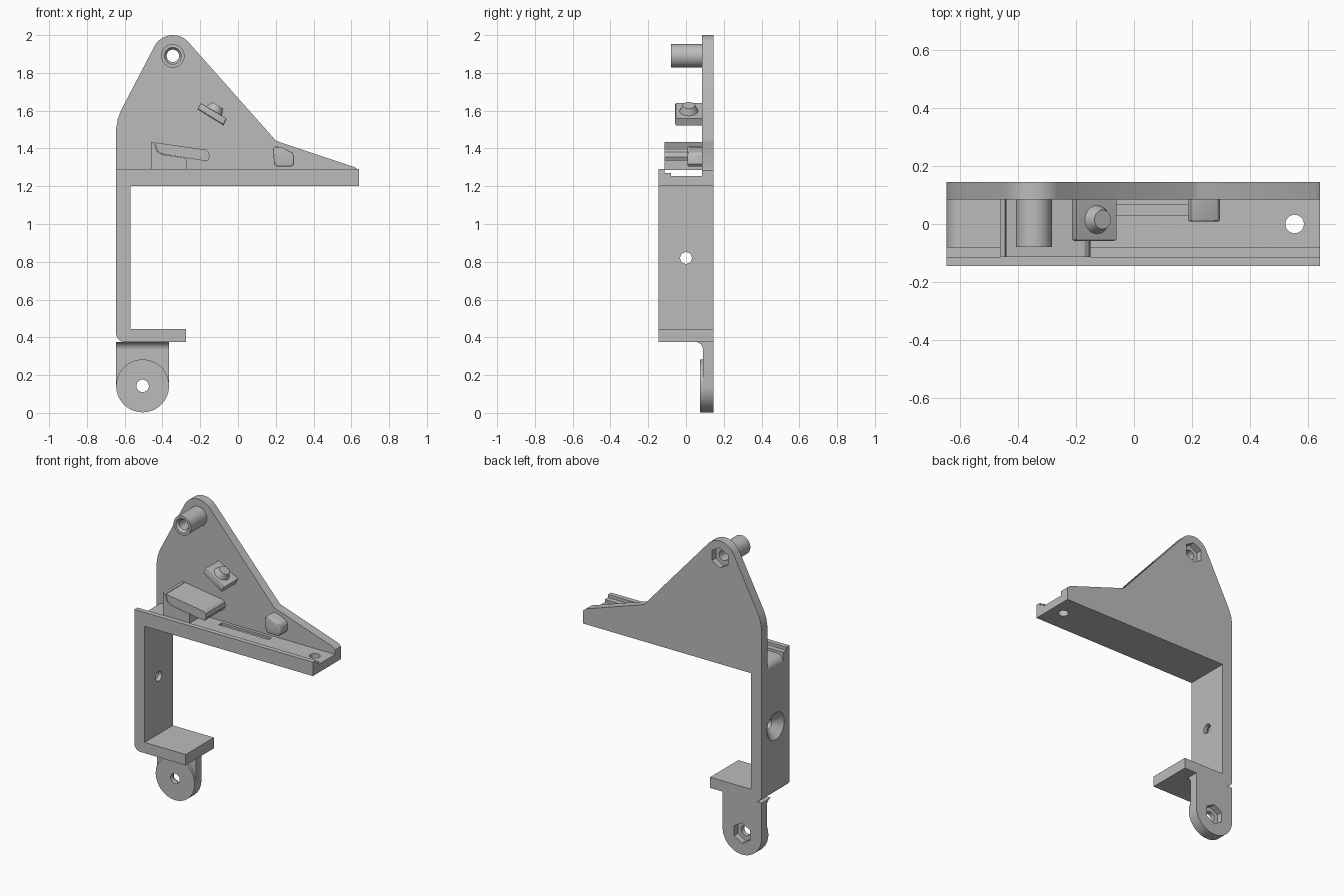
import bpy, bmesh, math
from mathutils import Matrix, Vector

if "Cube" in bpy.data.objects:
    bpy.data.objects.remove(bpy.data.objects["Cube"])

grey = bpy.data.materials.new("plain grey")
grey.use_nodes = True
COLOUR = (0.5, 0.5, 0.5, 1)
grey.diffuse_color = COLOUR
grey.node_tree.nodes["Principled BSDF"].inputs["Base Color"].default_value = COLOUR


def finish(name, bm):
    bmesh.ops.recalc_face_normals(bm, faces=bm.faces)
    mesh = bpy.data.meshes.new(name)
    bm.to_mesh(mesh)
    bm.free()
    mesh.materials.append(grey)
    ob = bpy.data.objects.new(name, mesh)
    bpy.context.collection.objects.link(ob)
    return ob


def arc(cx, cz, r, start, end, n=12):
    angles = [math.radians(start + (end - start) * i / n) for i in range(n + 1)]
    return [(cx + r * math.cos(a), cz + r * math.sin(a)) for a in angles]


def prism(name, pts, lo, hi, axis="y", soften=0):
    """Extrude an outline along y (points are x, z) or x (points are y, z)."""
    def place(p, d):
        return (p[0], d, p[1]) if axis == "y" else (d, p[0], p[1])
    bm = bmesh.new()
    face = bm.faces.new([bm.verts.new(place(p, lo)) for p in pts])
    out = bmesh.ops.extrude_face_region(bm, geom=[face])
    moved = [v for v in out["geom"] if isinstance(v, bmesh.types.BMVert)]
    bmesh.ops.translate(bm, verts=moved, vec=Vector(place((0, 0), hi - lo)))
    if soften:
        edges = [e for e in bm.edges if all(abs(v.co.y - lo) < 1e-5 for v in e.verts)]
        bmesh.ops.bevel(bm, geom=edges, offset=soften, segments=3, affect="EDGES", profile=0.5)
    return finish(name, bm)


def cone(name, centre, r1, r2, depth, direction, sides=32):
    """Cone or cylinder from r1 to r2 along the given direction."""
    bm = bmesh.new()
    turn = Vector(direction).to_track_quat("Z", "Y").to_matrix().to_4x4()
    bmesh.ops.create_cone(bm, cap_ends=True, segments=sides, radius1=r1, radius2=r2,
                          depth=depth, matrix=Matrix.Translation(centre) @ turn)
    return finish(name, bm)


def cut(ob, *cutters):
    for c in cutters:
        mod = ob.modifiers.new("cut", "BOOLEAN")
        mod.operation, mod.solver, mod.object = "DIFFERENCE", "EXACT", c
        bpy.context.view_layer.update()
        graph = bpy.context.evaluated_depsgraph_get()
        mesh = bpy.data.meshes.new_from_object(ob.evaluated_get(graph))
        ob.modifiers.clear()
        ob.data = mesh


FRONT, BACK, INNER = -0.145, 0.145, 0.085
LEFT, RIGHT = -0.645, 0.64
TOP_HOLE, LOW_HOLE = (-0.345, 1.89), (-0.505, 0.143)
parts, helpers = [], []

# Bolt holes with hexagonal nut pockets on the back
bolts = []
for x, z in (TOP_HOLE, LOW_HOLE):
    bolts.append((cone("bolt_cutter", (x, 0, z), 0.033, 0.033, 0.6, (0, 1, 0)),
                  cone("nut_cutter", (x, BACK, z), 0.066, 0.066, 0.08, (0, 1, 0), 6)))
    helpers += bolts[-1]

# Tall back plate
plate = prism("back_plate", [(LEFT, 1.2), (RIGHT, 1.2), (RIGHT, 1.283), (0.62, 1.3),
                             (0.225, 1.432), (0.2, 1.442)]
              + arc(*TOP_HOLE, 0.11, 41, 152, 20)
              + [(-0.62, 1.6), (-0.637, 1.555), (LEFT, 1.505)], INNER, BACK)
cut(plate, *bolts[0])

# Shelf with a stepped channel, rolled over at the left end
shelf = prism("shelf", [(FRONT, 1.2), (INNER, 1.2), (INNER, 1.253), (-0.08, 1.253),
                        (-0.08, 1.27), (-0.113, 1.27), (-0.113, 1.29), (FRONT, 1.29)],
              LEFT, RIGHT, "x")
roll = prism("roll_cutter", [(-0.7, 1.205), (-0.7, 1.3), (-0.597, 1.3)]
             + arc(-0.597, 1.205, 0.048, 90, 180, 8), -0.08, 0.09)
slot = prism("slot_cutter", [(-0.16, 1.24), (0.2, 1.24), (0.2, 1.3), (-0.16, 1.3)], 0.03, 0.065)
shelf_hole = cone("shelf_hole_cutter", (0.553, 0, 1.2), 0.032, 0.032, 0.3, (0, 0, 1))
helpers += [roll, slot, shelf_hole]
cut(shelf, roll, slot, shelf_hole)

# Upright wall and foot in one bent strip, with a countersunk screw hole
wall = prism("wall_and_foot", [(LEFT, 1.2)] + arc(-0.6, 0.42, 0.045, 180, 270, 8)
             + [(-0.275, 0.375), (-0.275, 0.445), (-0.57, 0.445), (-0.57, 1.2)], FRONT, BACK)
screw = cone("screw_cutter", (-0.6, 0, 0.82), 0.031, 0.031, 0.3, (1, 0, 0))
sink = cone("countersink_cutter", (-0.625, 0, 0.82), 0.1, 0.031, 0.06, (1, 0, 0))
helpers += [screw, sink]
cut(wall, screw, sink)

# Lower tab with a raised round pad and a fillet under the foot
lx, lz = LOW_HOLE
tab = prism("lower_tab", [(lx + 0.14, 0.375), (lx - 0.14, 0.375)]
            + arc(lx, lz, 0.14, 180, 360, 28), 0.09, BACK)
pad = cone("tab_pad", (lx, 0.0825, lz), 0.14, 0.14, 0.015, (0, 1, 0), 56)
cut(tab, *bolts[1])
cut(pad, bolts[1][0])
fillet = prism("tab_fillet", [(0.09, 0.375)] + arc(0.05, 0.335, 0.04, 90, 0, 8),
               lx - 0.14, lx + 0.14, "x")

# Hollow post near the apex
post = cone("top_post", (TOP_HOLE[0], 0.0025, TOP_HOLE[1]), 0.062, 0.062, 0.165, (0, 1, 0), 40)
mouth = cone("mouth_cutter", (TOP_HOLE[0], -0.074, TOP_HOLE[1]), 0.048, 0.033, 0.02, (0, 1, 0))
helpers.append(mouth)
cut(post, bolts[0][0], mouth)

# Sloping guide bar and the rest beneath it
bar = prism("guide_bar", [(-0.44, 1.432), (-0.17, 1.393), (-0.155, 1.38), (-0.15, 1.355),
                          (-0.16, 1.335), (-0.18, 1.335), (-0.4, 1.37), (-0.425, 1.385)],
            -0.113, INNER)
rest = prism("guide_rest", [(-0.46, 1.285), (-0.27, 1.285), (-0.27, 1.348), (-0.4, 1.368),
                            (-0.428, 1.383), (-0.445, 1.432), (-0.46, 1.435)], -0.113, INNER)

# Tilted lug with a tapered stud
lug = prism("tilted_lug", [(-0.214, 1.607), (-0.077, 1.522), (-0.06, 1.558), (-0.198, 1.64)],
            -0.058, INNER, soften=0.008)
stud = cone("lug_stud", (-0.121, 0.015, 1.607), 0.055, 0.033, 0.05, (0.52, 0, 0.85))

# Small wedge stop
stop = prism("wedge_stop", [(0.186, 1.4), (0.197, 1.411), (0.235, 1.404), (0.287, 1.378),
                            (0.296, 1.363), (0.296, 1.317), (0.284, 1.305), (0.205, 1.305),
                            (0.191, 1.317)], 0.008, INNER, soften=0.008)

for h in helpers:
    bpy.data.objects.remove(h)

bpy.ops.object.select_all(action="DESELECT")
for ob in bpy.context.collection.objects:
    if ob.type == "MESH" and grey.name in ob.data.materials:
        ob.select_set(True)
        bpy.context.view_layer.objects.active = ob
bpy.ops.object.shade_smooth_by_angle(angle=math.radians(30))
